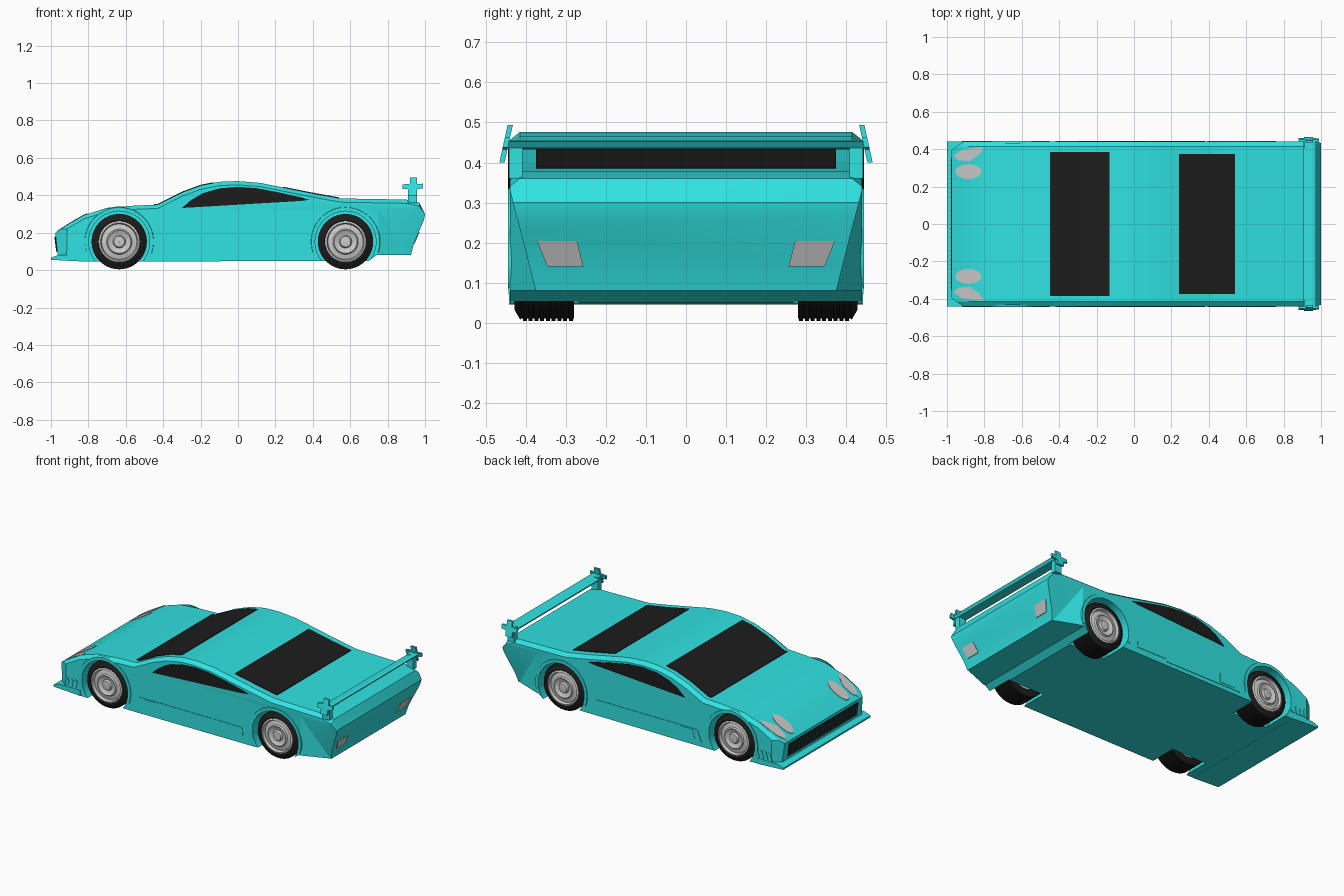
import bpy, bmesh, math
from mathutils import Vector

if "Cube" in bpy.data.objects:
    bpy.data.objects.remove(bpy.data.objects["Cube"])


def material(name, rgb):
    m = bpy.data.materials.new(name)
    m.diffuse_color = (*rgb, 1)
    m.use_nodes = True
    m.node_tree.nodes["Principled BSDF"].inputs["Base Color"].default_value = m.diffuse_color
    return m


TEAL = material("teal_paint", (0.03, 0.76, 0.76))
BLACK = material("black_rubber_glass", (0.012, 0.012, 0.012))
DARK = material("dark_trim", (0.03, 0.13, 0.13))


def finish(name, bm, mat=None, smooth=None):
    bmesh.ops.recalc_face_normals(bm, faces=bm.faces)
    me = bpy.data.meshes.new(name)
    bm.to_mesh(me)
    bm.free()
    ob = bpy.data.objects.new(name, me)
    bpy.context.collection.objects.link(ob)
    if mat:
        me.materials.append(mat)
    if smooth:
        bpy.ops.object.select_all(action='DESELECT')
        ob.select_set(True)
        bpy.context.view_layer.objects.active = ob
        bpy.ops.object.shade_smooth_by_angle(angle=math.radians(smooth))
    return ob


def loft(name, rings, mat=None, smooth=None, closed=False):
    """Skin a list of rings; cap the ends unless the loft closes on itself."""
    bm = bmesh.new()
    vs = [[bm.verts.new(p) for p in r] for r in rings]
    n = len(rings[0])
    for a, b in zip(vs, vs[1:] + (vs[:1] if closed else [])):
        for i in range(n):
            j = (i + 1) % n
            bm.faces.new((a[i], a[j], b[j], b[i]))
    if not closed:
        bm.faces.new(vs[0])
        bm.faces.new(vs[-1])
    return finish(name, bm, mat, smooth)


def plate(name, pts, offset, mat=None):
    o = Vector(offset)
    return loft(name, [[Vector(p) for p in pts], [Vector(p) + o for p in pts]], mat)


def box(name, x, y, z, mat=None):
    return plate(name, [(x[0], y[0], z[0]), (x[1], y[0], z[0]), (x[1], y[0], z[1]), (x[0], y[0], z[1])],
                 (0, y[1] - y[0], 0), mat)


def side_plate(name, xz, s, y=0.436, t=0.008, mat=TEAL):
    return plate(name, [(x, s * y, z) for x, z in xz], (0, s * t, 0), mat)


def lathe(name, profile, cx, cz, s, mat=None, n=40):
    rings = []
    for k in range(n):
        a = math.tau * k / n
        rings.append([(cx + r * math.cos(a), s * y, cz + r * math.sin(a)) for r, y in profile])
    return loft(name, rings, mat, 30, closed=True)


def cut(ob, pts):
    """Subtract the convex hull of the points."""
    bm = bmesh.new()
    for p in pts:
        bm.verts.new(p)
    bmesh.ops.convex_hull(bm, input=bm.verts)
    cutter = finish("cutter", bm)
    cutter.hide_render = True
    mod = ob.modifiers.new("cut", 'BOOLEAN')
    mod.operation, mod.solver, mod.object = 'DIFFERENCE', 'EXACT', cutter
    bpy.context.view_layer.objects.active = ob
    bpy.ops.object.modifier_apply(modifier=mod.name)
    bpy.data.objects.remove(cutter)


# Body: side profile lofted across the width with a chamfered shoulder
TOP = [(-.977, .2), (-.9, .25), (-.82, .295), (-.7, .333), (-.55, .345), (-.43, .35), (-.3, .415),
       (-.2, .452), (-.1, .472), (0, .476), (.12, .466), (.25, .44), (.4, .41), (.55, .383), (.9, .377), (.97, .36)]
REST = [(1, .3), (.995, .27), (.94, .14), (.925, .08), (.74, .08), (.7, .05), (-.8, .045), (-.962, .06)]


def top_z(x):
    for (x0, z0), (x1, z1) in zip(TOP, TOP[1:]):
        if x0 <= x <= x1:
            return z0 + (z1 - z0) * (x - x0) / (x1 - x0)
    return TOP[0][1]


def section(y, drop):
    return [(x, y, z - drop) for x, z in TOP] + [(x, y, z) for x, z in REST]


body = loft("body", [section(-.44, .02), section(-.415, 0), section(.415, 0), section(.44, .02)], TEAL)

WHEELS = (-.635, .575)
WZ, R = .152, .148
for s in (-1, 1):
    # Wheel wells
    for wx in WHEELS:
        ring = [(wx + .163 * math.cos(a), WZ + .163 * math.sin(a))
                for a in (math.tau * k / 40 for k in range(40))]
        cut(body, [(x, s * y, z) for x, z in ring for y in (.268, .6)])
    # Tapered rear corner
    cut(body, [(x, s * y, z) for x, y, z in [
        (.745, .442, .06), (.745, .442, .34), (1.03, .442, .34), (.93, .37, .06), (1.03, .37, .06),
        (.745, .5, .06), (.745, .5, .34), (1.03, .5, .34), (1.03, .5, .06)]])
    # Angled nose corner
    cut(body, [(x, s * y, z) for x, y in [(-1.03, .356), (-.9, .45), (-1.03, .5), (-.9, .5)] for z in (.078, .4)])
bpy.ops.object.select_all(action='DESELECT')
body.select_set(True)
bpy.context.view_layer.objects.active = body
bpy.ops.object.shade_smooth_by_angle(angle=math.radians(15))

# Front splitter
plate("front_splitter", [(x, -.442, z) for x, z in
      [(-1, .055), (-1, .066), (-.96, .081), (-.81, .081), (-.81, .045)]], (0, .884, 0), TEAL)

# Front grille with fins
plate("grille", [(-.969, -.35, .098), (-.979, -.35, .18), (-.95, -.35, .18), (-.95, -.35, .098)], (0, .7, 0), BLACK)
for i in range(29):
    y = -.336 + i * .024
    plate("grille_fin", [(-.972, y - .003, .1), (-.982, y - .003, .178), (-.96, y - .003, .178),
                         (-.96, y - .003, .1)], (0, .006, 0), DARK)


# Windscreen and rear window follow the roof line
def glass(name, x0, x1, w):
    xs = [x0] + [x for x, _ in TOP if x0 < x < x1] + [x1]
    pts = [(x, -w, top_z(x) + .004) for x in xs] + [(x, -w, top_z(x) - .01) for x in reversed(xs)]
    plate(name, pts, (0, 2 * w, 0), BLACK)


glass("windscreen", -.45, -.13, .384)
glass("rear_window", .24, .54, .374)

# Wheel profiles as (radius, distance from the car's centre line)
TIRE = [(.1, .285), (R - .008, .28)]
for i in range(9):
    y = .283 + i * .0143
    TIRE += [(R, y), (R, y + .0095), (R - .007, y + .0098), (R - .007, y + .0138)]
TIRE += [(R - .004, .414), (R - .028, .428), (.112, .428), (.105, .415)]
RIM = [(.001, .33), (.108, .33), (.11, .426), (.1, .43), (.094, .412), (.068, .418), (.062, .426),
       (.054, .42), (.034, .416), (.028, .428), (.012, .43), (.001, .43)]
PLUS = [(.91, .4), (.957, .4), (.957, .432), (.99, .438), (.99, .462), (.957, .46), (.957, .494),
        (.92, .494), (.92, .462), (.88, .458), (.88, .434), (.91, .432)]

for s in (-1, 1):
    for wx in WHEELS:
        lathe("tire", TIRE, wx, WZ, s, BLACK)
        lathe("rim", RIM, wx, WZ, s)
        # Raised arch around the wheel
        a0 = math.asin((.09 - WZ) / .188)
        arc = [a0 + (math.pi - 2 * a0) * k / 28 for k in range(29)]
        loft("wheel_arch", [[(wx + r * math.cos(a), s * y, WZ + r * math.sin(a))
                             for r, y in ((.163, .43), (.163, .444), (.183, .444), (.188, .43))] for a in arc],
             TEAL, 30)

    # Side window
    side_plate("side_window", [(-.3, .332), (-.25, .375), (-.19, .41), (-.1, .437), (0, .445), (.1, .438),
                               (.22, .415), (.34, .388), (.38, .376), (.34, .37)], s, .434, .01, BLACK)
    # Sill panels
    side_plate("door_sill", [(-.42, .072), (-.39, .15), (.125, .15), (.125, .072)], s, t=.007)
    side_plate("rear_sill", [(.135, .088), (.135, .15), (.325, .15), (.34, .14), (.345, .088)], s, t=.007)
    side_plate("intake_strip", [(-.375, .085), (-.355, .145), (-.27, .145), (-.27, .085)], s, t=.009)
    # Front side vents
    for i in range(4):
        x = -.92 + i * .03
        side_plate("side_vent", [(x, .088), (x + .022, .088), (x + .03, .12 + .004 * i), (x + .022, .138),
                                 (x + .012, .135)], s, t=.007)

    # Headlights laid on the bonnet
    outer = [(-.965, .365), (-.92, .398), (-.81, .412), (-.805, .4), (-.83, .37), (-.88, .335), (-.94, .34)]
    inner = [(-.885 + .07 * math.cos(a), .28 + .04 * math.sin(a)) for a in (math.tau * k / 16 for k in range(16))]
    for name, pts in (("outer_headlight", outer), ("inner_headlight", inner)):
        plate(name, [(x, s * y, top_z(x) + .004) for x, y in pts], (0, 0, -.012))

    # Tail light on the sloping rear face
    def rear_x(z):
        return .94 + (z - .14) * .055 / .13
    plate("tail_light", [(rear_x(z) + .004, s * y, z) for y, z in
                         [(.372, .204), (.272, .204), (.256, .14), (.346, .14)]], (-.012, 0, 0))

    # Wing mount and tilted end plate
    box("wing_mount", (.91, .957), (s * .408, s * .442), (.36, .452), TEAL)
    plate("wing_end_plate", [(x, s * (.466 - .22 * (z - .4)), z) for x, z in PLUS], (0, -s * .013, 0), TEAL)

# Wing blade
plate("wing_blade", [(x, -.445, z) for x, z in [(.905, .432), (.905, .44), (.955, .456), (.972, .452), (.96, .436)]],
      (0, .89, 0), TEAL)
